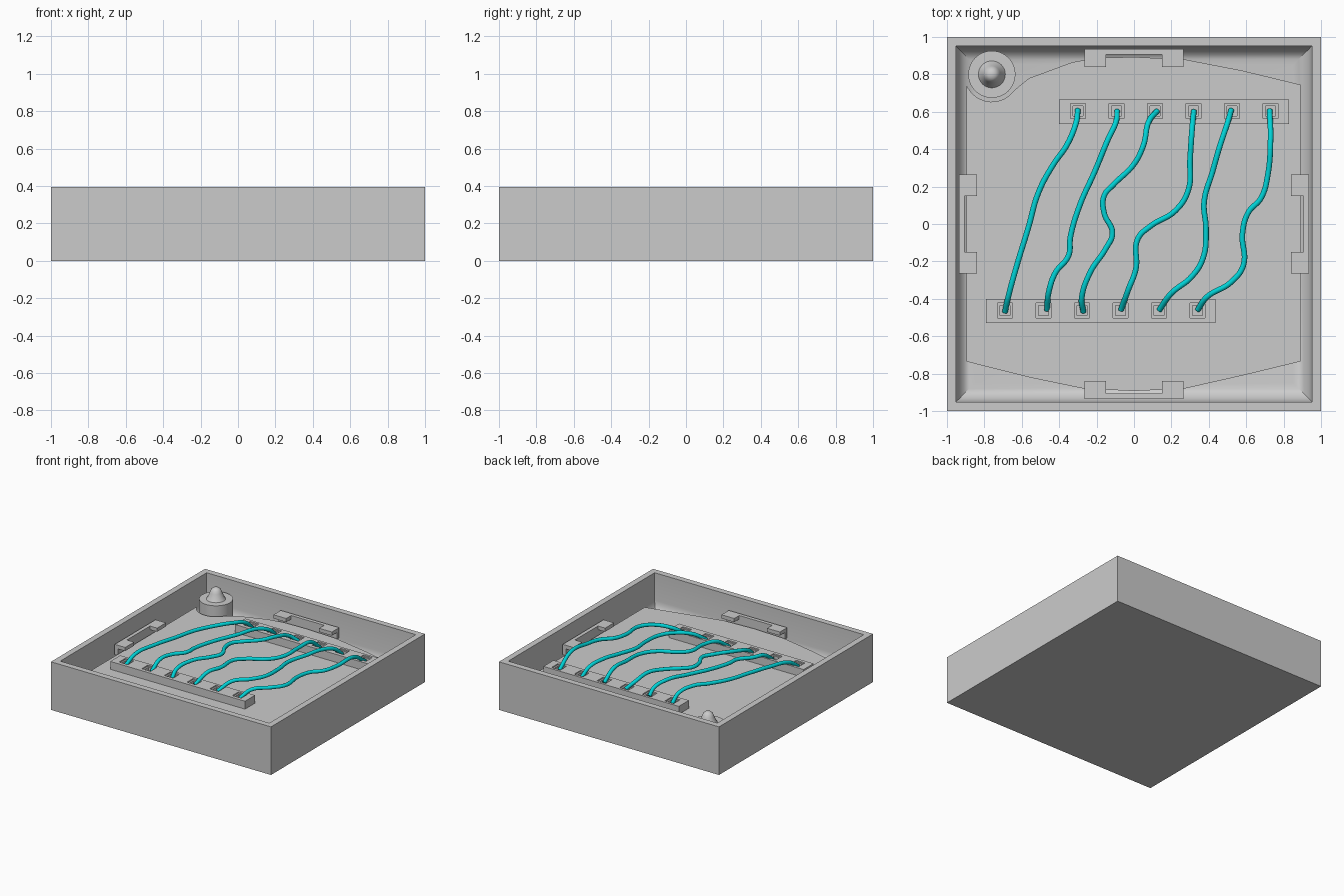
import bpy, bmesh, math
from mathutils import Vector

if "Cube" in bpy.data.objects:
    bpy.data.objects.remove(bpy.data.objects["Cube"])

FLOOR = 0.21   # top of the mounting plate
STRIP = 0.275  # top of the connector strips


def finish(name, bm, smooth=False):
    bmesh.ops.recalc_face_normals(bm, faces=bm.faces)
    me = bpy.data.meshes.new(name)
    bm.to_mesh(me)
    bm.free()
    ob = bpy.data.objects.new(name, me)
    bpy.context.collection.objects.link(ob)
    if smooth:
        bpy.ops.object.select_all(action='DESELECT')
        ob.select_set(True)
        bpy.context.view_layer.objects.active = ob
        bpy.ops.object.shade_smooth_by_angle(angle=math.radians(35))
    return ob


def add_box(bm, x0, x1, y0, y1, z0, z1):
    vs = bmesh.ops.create_cube(bm, size=1)['verts']
    for v in vs:
        v.co = Vector(((x0 + x1) / 2 + v.co.x * (x1 - x0),
                       (y0 + y1) / 2 + v.co.y * (y1 - y0),
                       (z0 + z1) / 2 + v.co.z * (z1 - z0)))


# Open square tray with a filleted inner bottom
bm = bmesh.new()
add_box(bm, -1, 1, -1, 1, 0, 0.395)
top = max(bm.faces, key=lambda f: f.calc_center_median().z)
bmesh.ops.inset_region(bm, faces=[top], thickness=0.07)
inner = bmesh.ops.extrude_face_region(bm, geom=[top])
bmesh.ops.delete(bm, geom=[top], context='FACES_ONLY')
floor = [f for f in inner['geom'] if isinstance(f, bmesh.types.BMFace)][0]
bmesh.ops.translate(bm, verts=floor.verts, vec=(0, 0, -0.325))
bmesh.ops.bevel(bm, geom=list(floor.edges), offset=0.1, segments=5,
                profile=0.5, affect='EDGES')
finish('tray', bm, smooth=True)

# Mounting plate with bowed ends and a notch around the post
outline = [(-0.895, -0.735), (-0.82, -0.755), (-0.56, -0.82), (-0.27, -0.88),
           (0, -0.893), (0.27, -0.88), (0.58, -0.81), (0.89, -0.735),
           (0.89, 0.745), (0.58, 0.82), (0.27, 0.88), (0, 0.893),
           (-0.2, 0.888), (-0.33, 0.865), (-0.56, 0.78), (-0.61, 0.74)]
for i in range(9):
    a = math.radians(-35 - i * 14.5)
    outline.append((-0.76 + 0.147 * math.cos(a), 0.80 + 0.147 * math.sin(a)))
outline.append((-0.895, 0.74))
bm = bmesh.new()
face = bm.faces.new([bm.verts.new((x, y, FLOOR - 0.04)) for x, y in outline])
ext = bmesh.ops.extrude_face_region(bm, geom=[face])
bmesh.ops.translate(bm, vec=(0, 0, 0.04),
                    verts=[g for g in ext['geom'] if isinstance(g, bmesh.types.BMVert)])
finish('mounting_plate', bm)

# Corner post with a domed cone on top
profile = [(0, 0.06), (0.126, 0.06), (0.126, 0.29), (0.072, 0.29), (0.062, 0.305),
           (0.045, 0.345), (0.036, 0.368), (0.02, 0.38), (0, 0.384)]
bm = bmesh.new()
vs = [bm.verts.new((r, 0, z)) for r, z in profile]
es = [bm.edges.new(p) for p in zip(vs, vs[1:])]
bmesh.ops.spin(bm, geom=vs + es, cent=(0, 0, 0), axis=(0, 0, 1),
               angle=2 * math.pi, steps=40)
bmesh.ops.remove_doubles(bm, verts=bm.verts, dist=0.0005)
bmesh.ops.translate(bm, verts=bm.verts, vec=(-0.76, 0.80, 0))
finish('corner_post', bm, smooth=True)

# Wall clips: a bar with two hooked tabs on each side
for i, side in enumerate(('back', 'left', 'front', 'right')):
    bm = bmesh.new()
    add_box(bm, -0.265, 0.265, 0.905, 0.935, FLOOR - 0.02, 0.275)
    for x in (-0.265, 0.15):
        add_box(bm, x, x + 0.115, 0.84, 0.91, 0.245, 0.275)
    clip = finish(side + '_clip', bm)
    clip.rotation_euler.z = i * math.pi / 2


# Connector strips with stepped square sockets
def strip(name, x0, x1, y0, y1, first, y):
    bm = bmesh.new()
    add_box(bm, x0, x1, y0, y1, FLOOR - 0.01, STRIP)
    ob = finish(name, bm)
    for half, depth in ((0.04, 0.01), (0.027, 0.035)):
        bm = bmesh.new()
        for k in range(6):
            x = first + k * 0.206
            add_box(bm, x - half, x + half, y - half, y + half, STRIP - depth, STRIP + 0.1)
        cutter = finish(name + '_cutter', bm)
        cutter.hide_render = True
        cutter.hide_viewport = True
        mod = ob.modifiers.new('sockets', 'BOOLEAN')
        mod.operation = 'DIFFERENCE'
        mod.solver = 'EXACT'
        mod.object = cutter


strip('rear_strip', -0.40, 0.83, 0.535, 0.665, -0.30, 0.605)
strip('front_strip', -0.79, 0.435, -0.53, -0.40, -0.69, -0.462)

# Wires arching between the strips
teal = bpy.data.materials.new('teal')
teal.diffuse_color = (0.0, 0.65, 0.68, 1)
teal.use_nodes = True
teal.node_tree.nodes["Principled BSDF"].inputs["Base Color"].default_value = teal.diffuse_color


def wire(name, pts):
    cu = bpy.data.curves.new(name, 'CURVE')
    cu.dimensions = '3D'
    cu.bevel_depth = 0.015
    cu.bevel_resolution = 3
    cu.resolution_u = 8
    cu.use_fill_caps = True
    sp = cu.splines.new('BEZIER')
    sp.bezier_points.add(len(pts) - 1)
    for p, (x, y) in zip(sp.bezier_points, pts):
        t = (y + 0.46) / 1.07
        rise = min(1, max(0, min(t, 1 - t)) / 0.13)
        z = 0.25 + 0.075 * math.sin(rise * math.pi / 2) + 0.02 * t * rise
        p.co = (x, y, z)
        p.handle_left_type = p.handle_right_type = 'AUTO'
    cu.materials.append(teal)
    ob = bpy.data.objects.new(name, cu)
    bpy.context.collection.objects.link(ob)
    bpy.ops.object.select_all(action='DESELECT')
    ob.select_set(True)
    bpy.context.view_layer.objects.active = ob
    bpy.ops.object.convert(target='MESH')
    bpy.ops.object.shade_smooth_by_angle(angle=math.radians(40))


wire('wire_1', [(-.69, -.47), (-.67, -.38), (-.62, -.2), (-.565, -.02), (-.51, .17),
                (-.43, .32), (-.36, .42), (-.31, .54), (-.30, .61)])
wire('wire_2', [(-.465, -.46), (-.455, -.36), (-.42, -.26), (-.35, -.17), (-.34, -.07),
                (-.29, .1), (-.21, .28), (-.14, .45), (-.095, .55), (-.09, .605)])
wire('wire_3', [(-.27, -.47), (-.28, -.4), (-.235, -.26), (-.15, -.13), (-.115, -.05),
                (-.16, .06), (-.16, .15), (-.11, .21), (0, .32), (.05, .42),
                (.08, .55), (.125, .605)])
wire('wire_4', [(-.07, -.46), (-.03, -.35), (.01, -.24), (.02, -.08), (.09, -.01),
                (.22, .07), (.29, .18), (.3, .35), (.31, .5), (.32, .605)])
wire('wire_5', [(.135, -.46), (.2, -.37), (.31, -.28), (.37, -.18), (.385, -.03),
                (.375, .12), (.42, .28), (.46, .42), (.5, .54), (.52, .61)])
wire('wire_6', [(.34, -.46), (.39, -.39), (.52, -.31), (.585, -.22), (.58, -.05),
                (.61, .06), (.68, .14), (.715, .26), (.73, .45), (.725, .61)])
